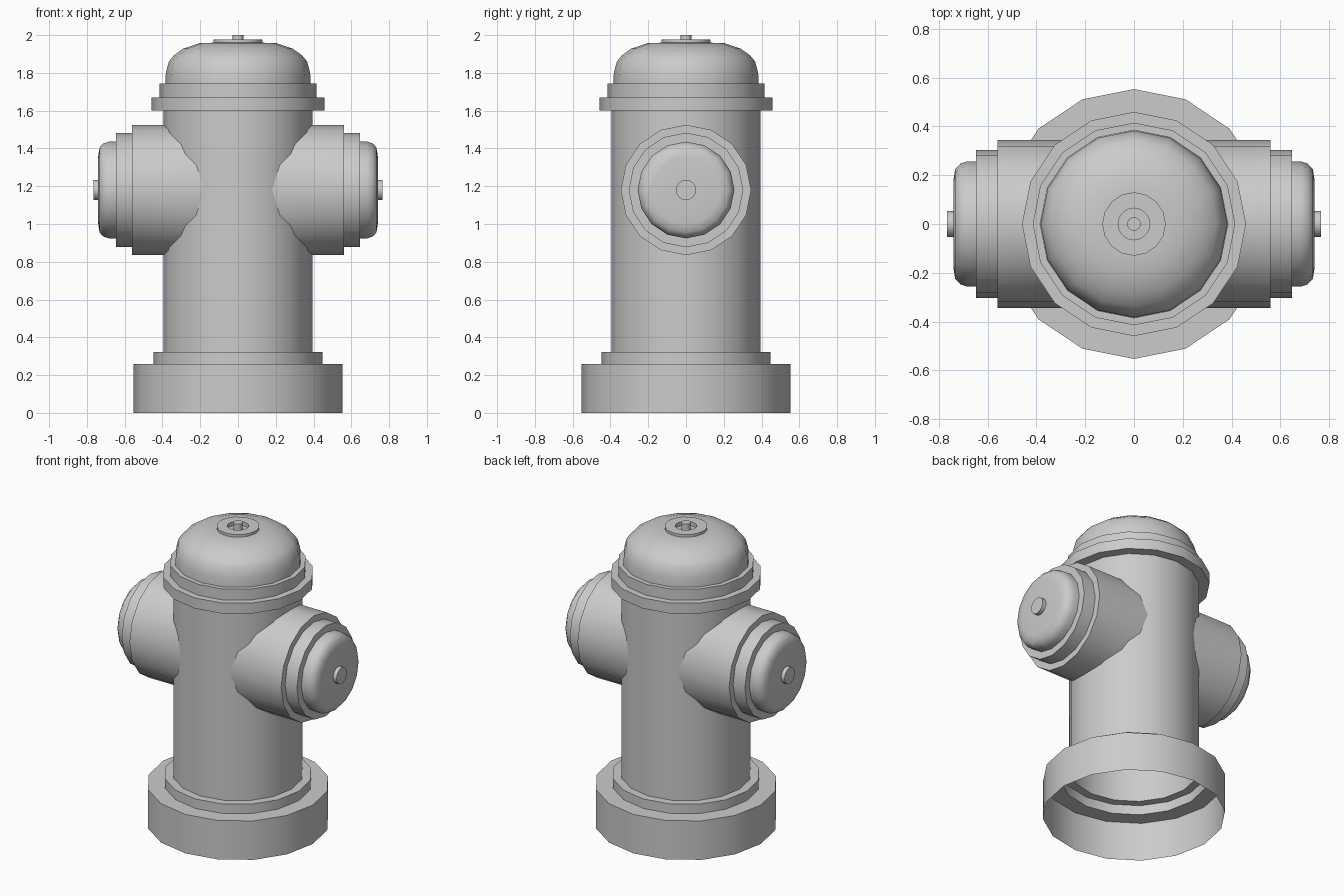
import bpy, math

if "Cube" in bpy.data.objects:
    bpy.data.objects.remove(bpy.data.objects["Cube"])

SIDES = 16
BODY_R = 0.395


def finish(name, verts, faces):
    mesh = bpy.data.meshes.new(name)
    mesh.from_pydata(verts, [], faces)
    mesh.update()
    ob = bpy.data.objects.new(name, mesh)
    bpy.context.collection.objects.link(ob)
    bpy.ops.object.select_all(action='DESELECT')
    ob.select_set(True)
    bpy.context.view_layer.objects.active = ob
    bpy.ops.object.shade_smooth_by_angle(angle=math.radians(40))
    return ob


def lathe(name, profile, place, cap=False):
    """Spin (radius, height) points; place maps local (x, y, h, ring) to a position."""
    verts, faces = [], []
    for i, (r, h) in enumerate(profile):
        for k in range(SIDES):
            a = 2 * math.pi * k / SIDES
            verts.append(place(r * math.cos(a), r * math.sin(a), h, i))
    for i in range(len(profile) - 1):
        for k in range(SIDES):
            n = (k + 1) % SIDES
            a, b = i * SIDES, (i + 1) * SIDES
            faces.append((a + k, a + n, b + n, b + k))
    if cap:
        b = (len(profile) - 1) * SIDES
        faces.append(tuple(range(b, b + SIDES)))
    return finish(name, verts, faces)


def upright(x, y, h, i):
    return (x, y, h)


def body_x(y):
    """Half width of the faceted barrel at a given depth y."""
    step = 2 * math.pi / SIDES
    k = int(math.asin(min(abs(y) / BODY_R, 1)) / step)
    y0, y1 = (BODY_R * math.sin(step * j) for j in (k, k + 1))
    x0, x1 = (BODY_R * math.cos(step * j) for j in (k, k + 1))
    return x0 + (x1 - x0) * (abs(y) - y0) / (y1 - y0)


# Barrel with stepped foot and collar, open underneath
lathe("barrel", [(0.553, 0), (0.553, 0.26), (0.448, 0.26), (0.448, 0.323),
                 (BODY_R, 0.323), (BODY_R, 1.60), (0.459, 1.60), (0.459, 1.67),
                 (0.415, 1.67), (0.415, 1.743), (0.385, 1.743)], upright)

# Domed bonnet with a raised washer ring
lathe("bonnet", [(0.385, 1.743), (0.382, 1.80), (0.366, 1.86), (0.34, 1.892),
                 (0.29, 1.928), (0.205, 1.957), (0.13, 1.96), (0.13, 1.977),
                 (0.065, 1.977), (0.065, 1.95), (0.028, 1.95)], upright)
lathe("bonnet_bolt", [(0.028, 1.95), (0.028, 2.0)], upright, cap=True)

# Side outlets: first ring follows the barrel surface
OUTLET = [(0.345, 0), (0.345, 0.56), (0.303, 0.56), (0.303, 0.647),
          (0.256, 0.647), (0.256, 0.685), (0.247, 0.712), (0.225, 0.733),
          (0.18, 0.74), (0.054, 0.74)]
for side, name in ((1, "right"), (-1, "left")):
    def outward(x, y, h, i):
        return (side * h, side * x, 1.18 + y)

    def outlet_place(x, y, h, i):
        return outward(x, y, body_x(x) if i == 0 else h, i)

    lathe(name + "_outlet", OUTLET, outlet_place)
    lathe(name + "_outlet_bolt", [(0.054, 0.74), (0.054, 0.766)], outward, cap=True)
